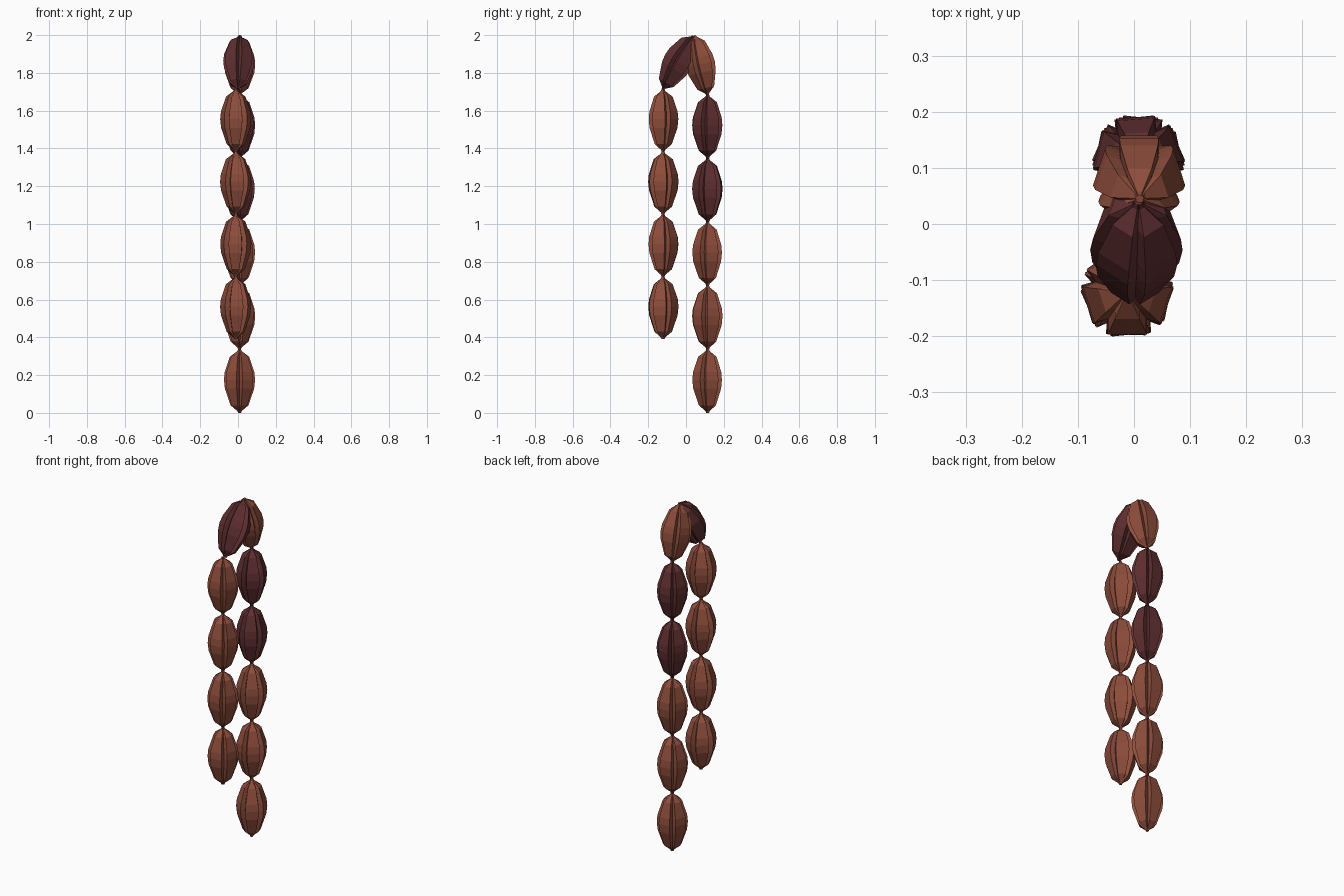
import bpy, bmesh, math
from mathutils import Vector, Matrix

if "Cube" in bpy.data.objects:
    bpy.data.objects.remove(bpy.data.objects["Cube"])

def material(name, rgb):
    m = bpy.data.materials.new(name)
    m.diffuse_color = (*rgb, 1)
    m.use_nodes = True
    m.node_tree.nodes["Principled BSDF"].inputs["Base Color"].default_value = m.diffuse_color
    return m

BROWN = material("brown skin", (0.27, 0.075, 0.045))
MAROON = material("dark maroon skin", (0.115, 0.028, 0.03))

# (fraction along link, lobe radius, groove radius)
RINGS = [(0.0, 0.008, 0.006), (0.03, 0.012, 0.009), (0.12, 0.048, 0.034),
         (0.38, 0.078, 0.056), (0.52, 0.083, 0.060), (0.64, 0.079, 0.057),
         (0.88, 0.052, 0.036), (0.97, 0.012, 0.009), (1.0, 0.008, 0.006)]
LOBES = 5
HALF = math.radians(25)

def link(name, bottom, top, turn, mat):
    """One pinched, five-lobed link between two points."""
    bottom, top = Vector(bottom), Vector(top)
    axis = top - bottom
    frame = (Matrix.Translation(bottom) @
             Vector((0, 0, 1)).rotation_difference(axis).to_matrix().to_4x4() @
             Matrix.Rotation(math.radians(turn), 4, 'Z'))
    bm = bmesh.new()
    loops = []
    for t, r, g in RINGS:
        ring = []
        for i in range(LOBES):
            a = i * math.tau / LOBES
            for ang, rad in ((a - HALF, r), (a + HALF, r), (a + math.pi / LOBES, g)):
                ring.append(bm.verts.new(frame @ Vector(
                    (rad * math.cos(ang), rad * math.sin(ang), t * axis.length))))
        loops.append(ring)
    n = len(loops[0])
    for lo, hi in zip(loops, loops[1:]):
        for i in range(n):
            j = (i + 1) % n
            bm.faces.new((lo[i], lo[j], hi[j], hi[i]))
    bm.faces.new(loops[0][::-1])
    bm.faces.new(loops[-1])
    me = bpy.data.meshes.new(name)
    bm.to_mesh(me)
    bm.free()
    me.materials.append(mat)
    bpy.context.collection.objects.link(bpy.data.objects.new(name, me))

# Back strand: five hanging links
for i, (turn, mat) in enumerate([(-54, BROWN), (-48, BROWN), (-54, BROWN),
                                 (-60, MAROON), (-50, MAROON)]):
    z = 0.337 * i
    link(f"back_link_{i + 1}", (0.008, 0.115, z), (0.008, 0.115, z + 0.337), turn, mat)

# Front strand: four hanging links
for i, turn in enumerate([-86, -92, -84, -90]):
    z = 0.39 + 0.331 * i
    link(f"front_link_{i + 1}", (-0.012, -0.122, z), (-0.012, -0.122, z + 0.331), turn, BROWN)

# Two leaning links meeting at the top
link("top_back_link", (0.008, 0.115, 1.683), (0.01, 0.045, 1.998), 90, BROWN)
link("top_front_link", (0.0, -0.122, 1.714), (0.008, 0.04, 1.995), -54, MAROON)
